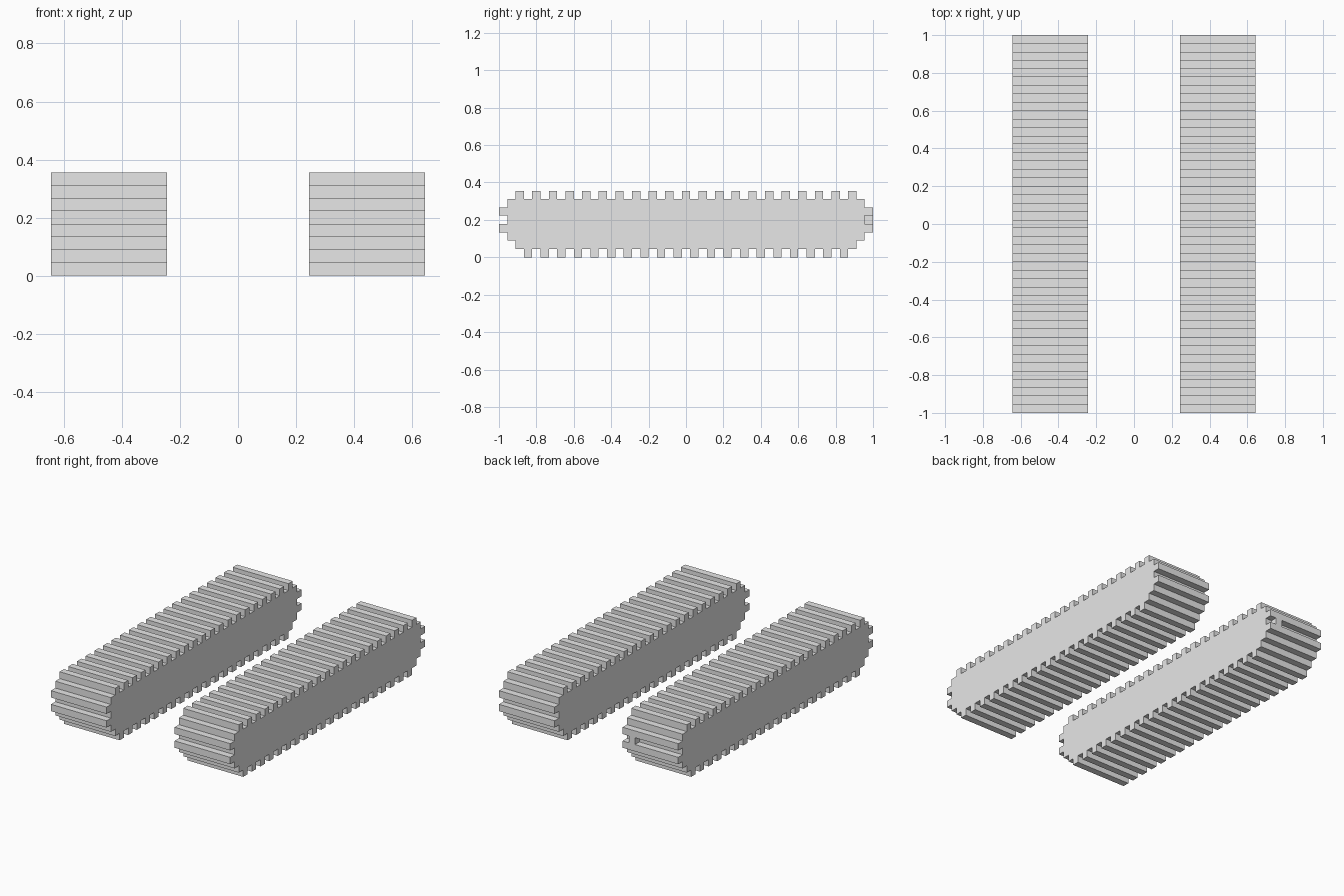
import bpy
import bmesh

cube = bpy.data.objects.get("Cube")
if cube:
    bpy.data.objects.remove(cube, do_unlink=True)

U = 2 / 45            # size of one block
HALF = 22.5           # half the track length in blocks
INNER, WIDTH = 5.5, 9  # inner edge and width of a track in blocks

grey = bpy.data.materials.new("track_grey")
grey.use_nodes = True
colour = (0.8, 0.8, 0.8, 1)
grey.diffuse_color = colour
grey.node_tree.nodes["Principled BSDF"].inputs["Base Color"].default_value = colour


def track_profile():
    """Stepped outline in blocks (y, z), counter-clockwise seen from +x."""
    insets = [2, 1, 0, 1, 0, 1]          # end steps of the rows, bottom to top
    pts = []
    # bottom treads
    for c in range(3, 42, 2):
        pts += [(c, 1), (c, 0), (c + 1, 0), (c + 1, 1)]
    # back end, going up
    for row, inset in enumerate(insets, 1):
        pts += [(45 - inset, row), (45 - inset, row + 1)]
    # top treads
    for c in range(42, 1, -2):
        pts += [(c + 1, 7), (c + 1, 8), (c, 8), (c, 7)]
    # front end, going down
    for row, inset in reversed(list(enumerate(insets, 1))):
        pts += [(inset, row + 1), (inset, row)]
    return pts


def extrude_profile(name, pts, x0, x1):
    bm = bmesh.new()
    verts = [bm.verts.new((x0 * U, (y - HALF) * U, z * U)) for y, z in pts]
    face = bm.faces.new(verts)
    out = bmesh.ops.extrude_face_region(bm, geom=[face], use_keep_orig=True)
    moved = [v for v in out["geom"] if isinstance(v, bmesh.types.BMVert)]
    bmesh.ops.translate(bm, verts=moved, vec=((x1 - x0) * U, 0, 0))
    bmesh.ops.recalc_face_normals(bm, faces=bm.faces)
    mesh = bpy.data.meshes.new(name)
    bm.to_mesh(mesh)
    bm.free()
    mesh.materials.append(grey)
    obj = bpy.data.objects.new(name, mesh)
    bpy.context.collection.objects.link(obj)
    return obj


# the two tracks
profile = track_profile()
extrude_profile("left_track", profile, INNER, INNER + WIDTH)
extrude_profile("right_track", profile, -INNER - WIDTH, -INNER)

# single block sitting in the rear groove of the right track
block = [(44, 4), (45, 4), (45, 5), (44, 5)]
extrude_profile("rear_groove_block", block, -INNER - 2, -INNER - 1)
